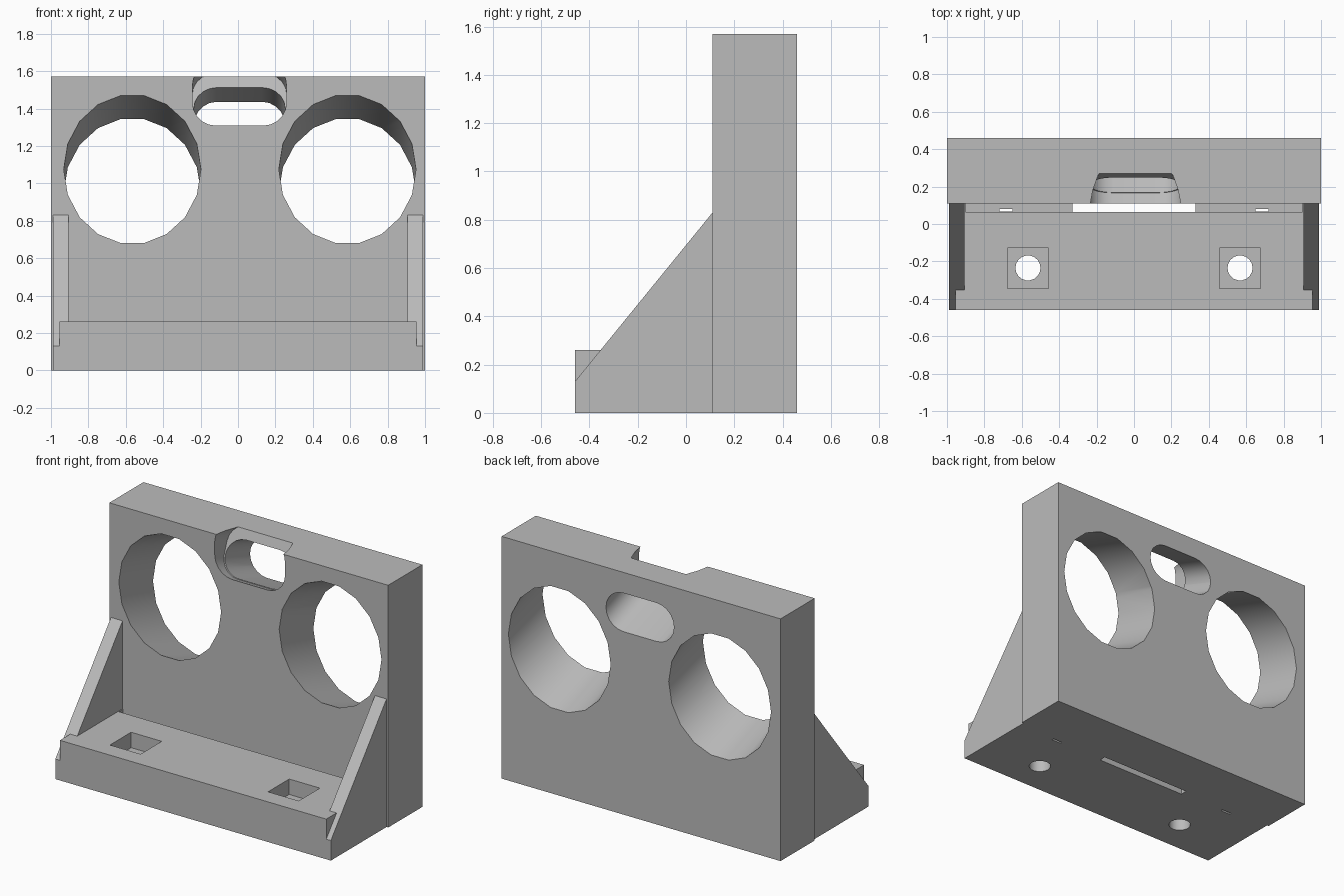
import bpy
from math import sin, cos, pi, radians

cube = bpy.data.objects.get("Cube")
if cube:
    bpy.data.objects.remove(cube, do_unlink=True)

GREY = (0.5, 0.5, 0.5, 1)
grey = bpy.data.materials.new("plain_grey")
grey.use_nodes = True
grey.diffuse_color = GREY
grey.node_tree.nodes["Principled BSDF"].inputs["Base Color"].default_value = GREY

WALL_FRONT, WALL_BACK, WALL_TOP = 0.11, 0.46, 1.57
BASE_FRONT, BASE_TOP = -0.46, 0.26
SLOPE = 0.36  # downward tilt of the wall openings
SIDES = 18


def solid(name, start, end):
    """Closed prism between two matching rings of points."""
    n = len(start)
    faces = [[i, (i + 1) % n, n + (i + 1) % n, n + i] for i in range(n)]
    faces += [list(reversed(range(n))), list(range(n, 2 * n))]
    mesh = bpy.data.meshes.new(name)
    mesh.from_pydata(list(start) + list(end), [], faces)
    obj = bpy.data.objects.new(name, mesh)
    bpy.context.collection.objects.link(obj)
    mesh.materials.append(grey)
    bpy.context.view_layer.objects.active = obj
    bpy.ops.object.select_all(action='DESELECT')
    obj.select_set(True)
    bpy.ops.object.mode_set(mode='EDIT')
    bpy.ops.mesh.select_all(action='SELECT')
    bpy.ops.mesh.normals_make_consistent(inside=False)
    bpy.ops.object.mode_set(mode='OBJECT')
    return obj


def box(name, x0, x1, y0, y1, z0, z1):
    ring = [(x0, y0), (x1, y0), (x1, y1), (x0, y1)]
    return solid(name, [(x, y, z0) for x, y in ring], [(x, y, z1) for x, y in ring])


def tilted(name, profile, end):
    """Sweep an XZ profile back along the tilted axis; end(z) gives the far y."""
    def ring(depth):
        return [(x, depth(z), z - SLOPE * (depth(z) - WALL_FRONT)) for x, z in profile]
    return solid(name, ring(lambda z: WALL_FRONT - 0.1), ring(end))


def ellipse(cx, cz, rx, rz):
    angles = [2 * pi * i / SIDES for i in range(SIDES)]
    return [(cx + rx * cos(a), cz + rz * sin(a)) for a in angles]


def rounded_slot(cx, half, r, z0, z1):
    """Rounded rectangle with arc corners."""
    points = []
    for k, (sx, cz) in enumerate([(1, z1 - r), (-1, z1 - r), (-1, z0 + r), (1, z0 + r)]):
        for i in range(6):
            a = k * pi / 2 + i * pi / 10
            points.append((cx + sx * (half - r) + r * cos(a), cz + r * sin(a)))
    return points


def cut(obj, cutter):
    mod = obj.modifiers.new("cut", 'BOOLEAN')
    mod.operation, mod.solver, mod.object = 'DIFFERENCE', 'EXACT', cutter
    cutter.hide_render = True
    bpy.context.view_layer.objects.active = obj
    bpy.ops.object.modifier_apply(modifier=mod.name)
    bpy.data.objects.remove(cutter, do_unlink=True)


# Upright wall with two large tilted holes
wall = box("back_wall", -1, 1, WALL_FRONT, WALL_BACK, 0, WALL_TOP)
past_back = lambda z: WALL_BACK + 0.1
for cx in (-0.565, 0.585):
    cut(wall, tilted("round_cutter", ellipse(cx, 1.075, 0.367, 0.4), past_back))

# Stepped slot: taller recess breaking the top edge, then a through slot
recess_floor = lambda z: (0.284 + 0.364 * (z - WALL_TOP)) / 1.131
cut(wall, tilted("recess_cutter", rounded_slot(0.008, 0.252, 0.126, 1.308, 1.648), recess_floor))
cut(wall, tilted("slot_cutter", rounded_slot(0.008, 0.244, 0.124, 1.312, 1.562), past_back))

# Base shelf with a groove along the wall and a slit through its floor
base = box("base_shelf", -0.955, 0.955, BASE_FRONT, WALL_FRONT, 0, BASE_TOP)
cut(base, box("groove_cutter", -0.9, 0.9, 0.065, 0.2, 0.08, 0.4))
cut(base, box("slit_cutter", -0.33, 0.33, 0.065, 0.2, -0.1, 0.2))

# Square pockets with round bolt holes
for s in (-1, 1):
    cx = s * 0.567
    cut(base, box("pocket_cutter", cx - 0.11, cx + 0.11, -0.345, -0.128, 0.16, 0.4))
    circle = ellipse(cx, -0.235, 0.067, 0.067)
    cut(base, solid("bolt_cutter", [(x, y, -0.1) for x, y in circle],
                    [(x, y, 0.3) for x, y in circle]))
    cut(base, box("notch_cutter", s * 0.685 - 0.035, s * 0.685 + 0.035, 0.066, 0.08, -0.1, 0.2))

# Sloped side gussets
side = [(WALL_FRONT, 0), (WALL_FRONT, 0.83), (BASE_FRONT, 0.13), (BASE_FRONT, 0)]
gussets = []
for name, s in (("right_gusset", -1), ("left_gusset", 1)):
    gussets.append(solid(name, [(s * 0.905, y, z) for y, z in side],
                         [(s * 0.988, y, z) for y, z in side]))

# Smooth the bores while keeping edges crisp
bpy.ops.object.select_all(action='DESELECT')
for obj in [wall, base] + gussets:
    obj.select_set(True)
bpy.context.view_layer.objects.active = wall
bpy.ops.object.shade_smooth_by_angle(angle=radians(30))
